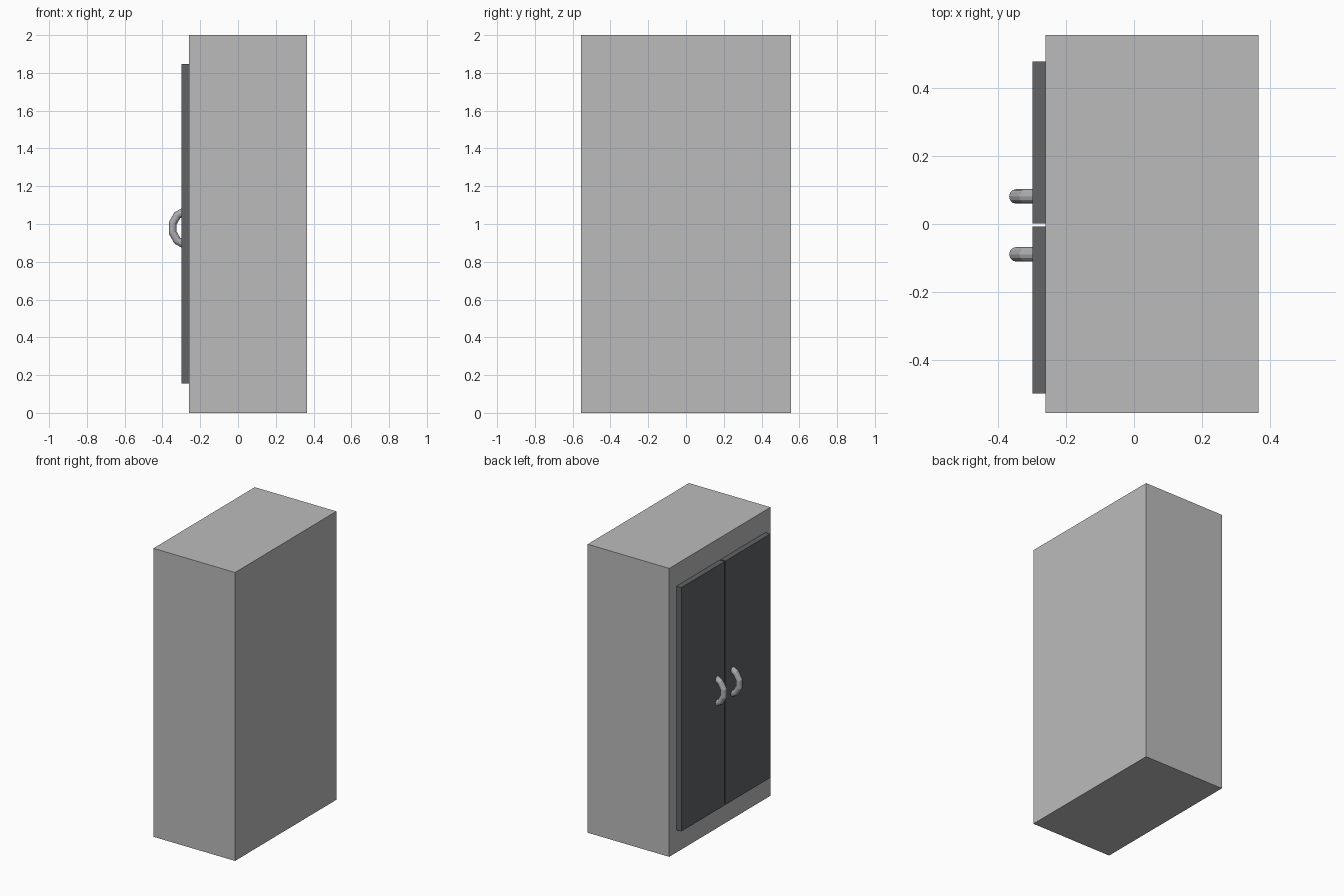
import bpy, math

if "Cube" in bpy.data.objects:
    bpy.data.objects.remove(bpy.data.objects["Cube"])


def material(name, rgb):
    mat = bpy.data.materials.new(name)
    mat.diffuse_color = (*rgb, 1)
    mat.use_nodes = True
    mat.node_tree.nodes["Principled BSDF"].inputs["Base Color"].default_value = mat.diffuse_color
    return mat


def box(name, lo, hi, mat):
    bpy.ops.mesh.primitive_cube_add(size=1, location=[(a + b) / 2 for a, b in zip(lo, hi)])
    ob = bpy.context.object
    ob.name = name
    ob.scale = [b - a for a, b in zip(lo, hi)]
    bpy.ops.object.transform_apply(location=False, rotation=False, scale=True)
    ob.data.materials.append(mat)


def handle(name, y, mat):
    # Ring half sunk into the door, leaving an arched pull
    bpy.ops.mesh.primitive_torus_add(
        major_segments=12, minor_segments=12, major_radius=0.095, minor_radius=0.0215,
        location=(-0.254, y, 0.979), rotation=(math.pi / 2, math.radians(15), 0))
    ob = bpy.context.object
    ob.name = name
    ob.data.materials.append(mat)


body_grey = material("body_grey", (0.5, 0.5, 0.5))
door_grey = material("door_grey", (0.12, 0.125, 0.13))
handle_grey = material("handle_grey", (0.42, 0.42, 0.44))

# Cabinet body
box("cabinet_body", (-0.26, -0.555, 0), (0.366, 0.555, 2), body_grey)

# Pair of doors with a narrow gap, each with its pull
for side, y0, y1, hy in (("left", 0.002, 0.477, 0.081), ("right", -0.498, -0.008, -0.089)):
    box(side + "_door", (-0.298, y0, 0.156), (-0.26, y1, 1.847), door_grey)
    handle(side + "_handle", hy, handle_grey)
